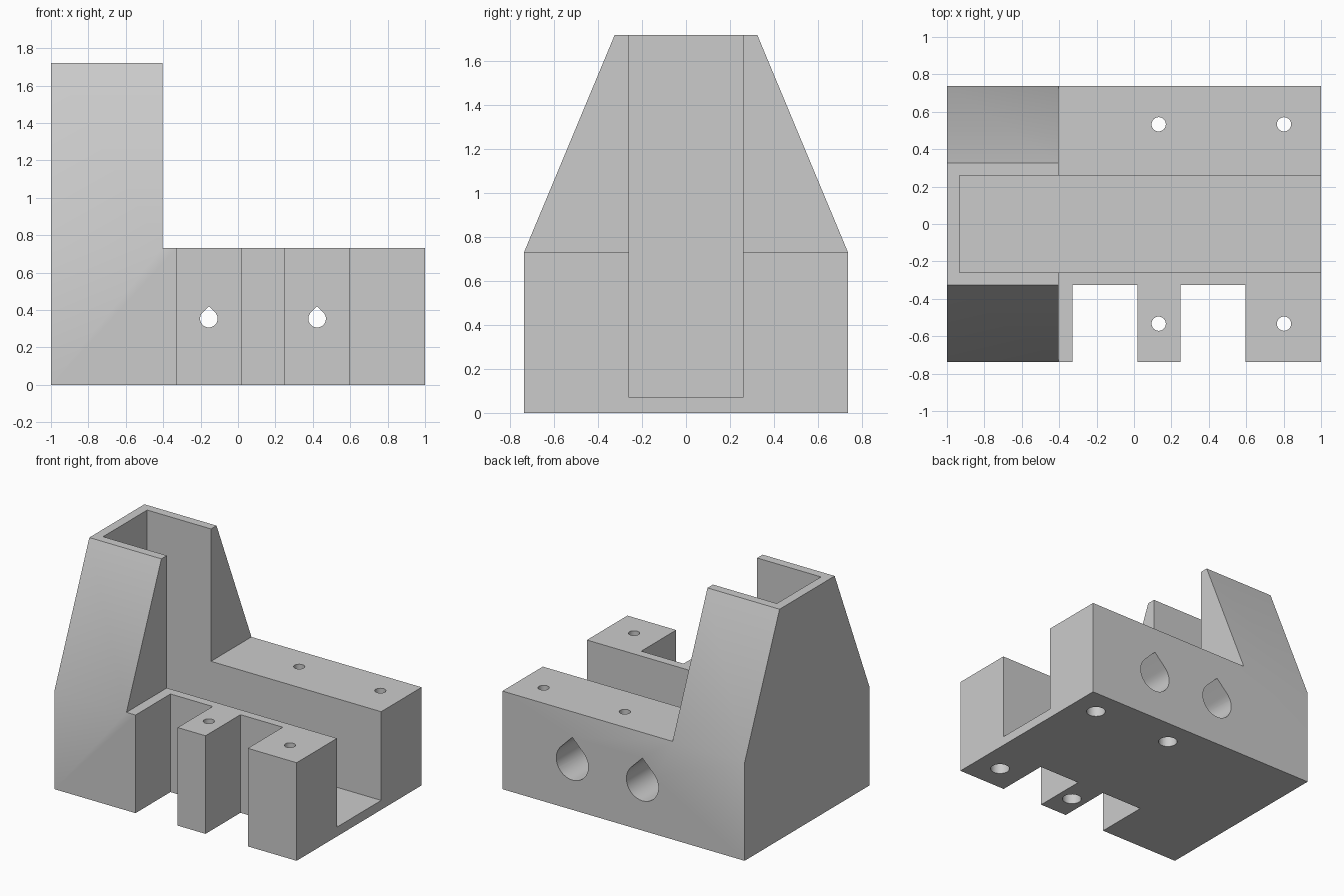
import bpy, bmesh, math
from mathutils import Vector

cube = bpy.data.objects.get("Cube")
if cube:
    bpy.data.objects.remove(cube, do_unlink=True)

HALF, WALL, SLOT = 0.737, 0.325, 0.26     # outer half depth, notch / tower-top depth, channel half width
DECK, TOP, FLOOR = 0.732, 1.72, 0.07      # deck height, tower height, channel floor
TOWER_X = -0.405

grey = bpy.data.materials.new("plain grey")
grey.use_nodes = True
grey.diffuse_color = (0.6, 0.6, 0.6, 1)
grey.node_tree.nodes["Principled BSDF"].inputs["Base Color"].default_value = (0.6, 0.6, 0.6, 1)


def prism(name, points, direction):
    """Extrude a closed outline of 3D points along a direction."""
    bm = bmesh.new()
    face = bm.faces.new([bm.verts.new(p) for p in points])
    out = bmesh.ops.extrude_face_region(bm, geom=[face])
    moved = [v for v in out["geom"] if isinstance(v, bmesh.types.BMVert)]
    bmesh.ops.translate(bm, verts=moved, vec=Vector(direction))
    bmesh.ops.recalc_face_normals(bm, faces=bm.faces)
    mesh = bpy.data.meshes.new(name)
    bm.to_mesh(mesh)
    bm.free()
    obj = bpy.data.objects.new(name, mesh)
    mesh.materials.append(grey)
    bpy.context.collection.objects.link(obj)
    return obj


def box(name, x0, x1, y0, y1, z0, z1):
    outline = [(x0, y0, z0), (x1, y0, z0), (x1, y1, z0), (x0, y1, z0)]
    return prism(name, outline, (0, 0, z1 - z0))


def teardrop(name, x, z, r, y0, y1):
    """Horizontal hole with a pointed roof."""
    arc = [math.radians(135 + 270 * i / 36) for i in range(37)]
    outline = [(x + r * math.cos(a), y0, z + r * math.sin(a)) for a in arc]
    outline.append((x, y0, z + r * math.sqrt(2)))
    return prism(name, outline, (0, y1 - y0, 0))


def bore(name, x, y, r, z0, z1):
    arc = [math.tau * i / 40 for i in range(40)]
    return prism(name, [(x + r * math.cos(a), y + r * math.sin(a), z0) for a in arc], (0, 0, z1 - z0))


# Body: tapered tower outline running the full length
side = [(-HALF, 0), (HALF, 0), (HALF, DECK), (WALL, TOP), (-WALL, TOP), (-HALF, DECK)]
body = prism("motor_bracket", [(-1, y, z) for y, z in side], (2, 0, 0))

# Deck step and open channel
cutters = [
    box("deck_cutter", TOWER_X, 1.2, -1, 1, DECK, 2),
    box("channel_cutter", -0.932, 1.2, -SLOT, SLOT, FLOOR, 2.1),
]
# Front notches
for x0, x1 in ((-0.33, 0.018), (0.248, 0.597)):
    cutters.append(box("notch_cutter", x0, x1, -1, -WALL, -0.2, 1))
# Cross holes: narrow all the way through, wide from the back
for x in (-0.156, 0.423):
    cutters.append(teardrop("cross_hole_cutter", x, 0.354, 0.047, -1, 1))
    cutters.append(teardrop("cross_recess_cutter", x, 0.354, 0.132, WALL, 1.1))
# Vertical screw holes, recessed from below
for x in (0.132, 0.802):
    for y in (-0.533, 0.533):
        cutters.append(bore("screw_hole_cutter", x, y, 0.038, -0.2, 1))
        cutters.append(bore("screw_recess_cutter", x, y, 0.067, -0.3, 0.37))

bpy.ops.object.select_all(action="DESELECT")
body.select_set(True)
bpy.context.view_layer.objects.active = body
for cutter in cutters:
    cutter.hide_render = True
    mod = body.modifiers.new("cut", "BOOLEAN")
    mod.operation = "DIFFERENCE"
    mod.solver = "EXACT"
    mod.object = cutter
    bpy.ops.object.modifier_apply(modifier=mod.name)
    bpy.data.objects.remove(cutter, do_unlink=True)

bpy.ops.object.shade_smooth_by_angle(angle=math.radians(25))
